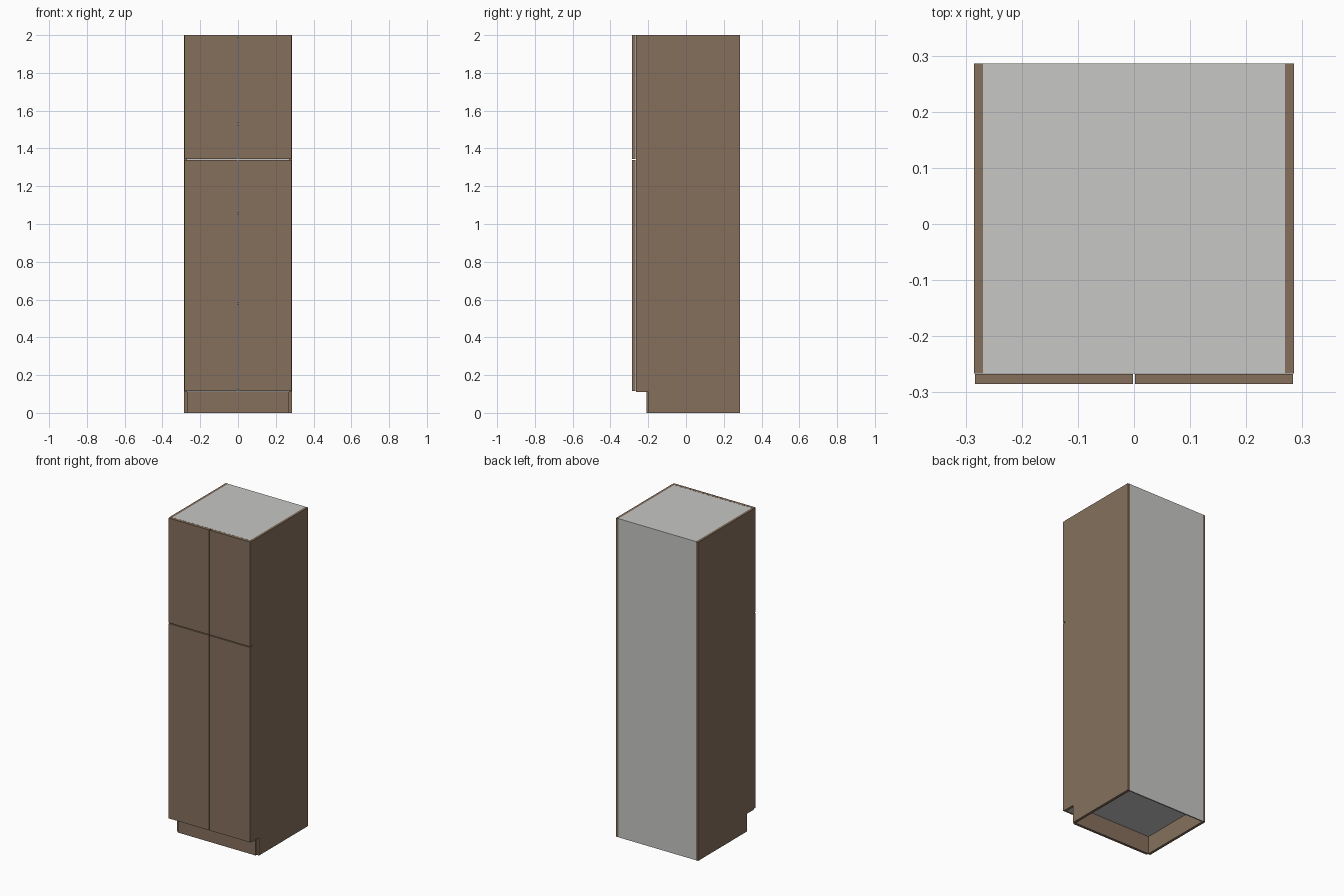
import bpy, bmesh

if "Cube" in bpy.data.objects:
    bpy.data.objects.remove(bpy.data.objects["Cube"])


def material(name, rgb):
    m = bpy.data.materials.new(name)
    m.diffuse_color = (*rgb, 1.0)
    m.use_nodes = True
    m.node_tree.nodes["Principled BSDF"].inputs["Base Color"].default_value = m.diffuse_color
    return m


wood = material("brown_wood", (0.235, 0.163, 0.108))
grey = material("light_grey_board", (0.57, 0.57, 0.56))


def finish(name, bm, mat):
    bmesh.ops.recalc_face_normals(bm, faces=bm.faces)
    mesh = bpy.data.meshes.new(name)
    bm.to_mesh(mesh)
    bm.free()
    mesh.materials.append(mat)
    ob = bpy.data.objects.new(name, mesh)
    bpy.context.collection.objects.link(ob)
    return ob


def board(name, x, y, z, mat):
    """Box given by its (min, max) range on each axis."""
    bm = bmesh.new()
    bmesh.ops.create_cube(bm, size=1.0)
    for v in bm.verts:
        v.co = [r[0] if c < 0 else r[1] for c, r in zip(v.co, (x, y, z))]
    return finish(name, bm, mat)


HALF, INNER = 0.285, 0.269        # outer and inner half width
BACK, FRONT = 0.286, -0.266       # carcass depth
KICK_Y, KICK_Z = -0.198, 0.111    # toe-kick notch

# Side panels: notched profile extruded across the panel thickness
profile = [(BACK, 0), (KICK_Y, 0), (KICK_Y, KICK_Z),
           (FRONT, KICK_Z), (FRONT, 2), (BACK, 2)]
for side, x0, x1 in (("left", -HALF, -INNER), ("right", INNER, HALF)):
    bm = bmesh.new()
    face = bm.faces.new([bm.verts.new((x0, y, z)) for y, z in profile])
    ext = bmesh.ops.extrude_face_region(bm, geom=[face])["geom"]
    bmesh.ops.translate(bm, vec=(x1 - x0, 0, 0),
                        verts=[e for e in ext if isinstance(e, bmesh.types.BMVert)])
    finish(side + "_side_panel", bm, wood)

# Grey carcass boards between the sides
span = (-INNER, INNER)
board("back_panel", span, (BACK - 0.008, BACK), (0, 2), grey)
inside = (FRONT, BACK - 0.008)
board("bottom_panel", span, inside, (KICK_Z, KICK_Z + 0.016), grey)
board("top_panel", span, inside, (1.984, 2), grey)
for i, z in enumerate((0.58, 1.055, 1.53)):
    board(f"shelf_{i + 1}", span, (FRONT + 0.02, BACK - 0.008), (z - 0.008, z + 0.008), grey)

# Plinth board, slightly proud of the side panels
board("plinth", span, (-0.209, -0.193), (0, KICK_Z), wood)

# Four doors, with narrow gaps between them
for side, x in (("left", (-0.283, -0.002)), ("right", (0.002, 0.283))):
    for level, z in (("lower", (0.115, 1.338)), ("upper", (1.343, 2.0))):
        board(f"{level}_{side}_door", x, (-0.285, FRONT - 0.001), z, wood)
